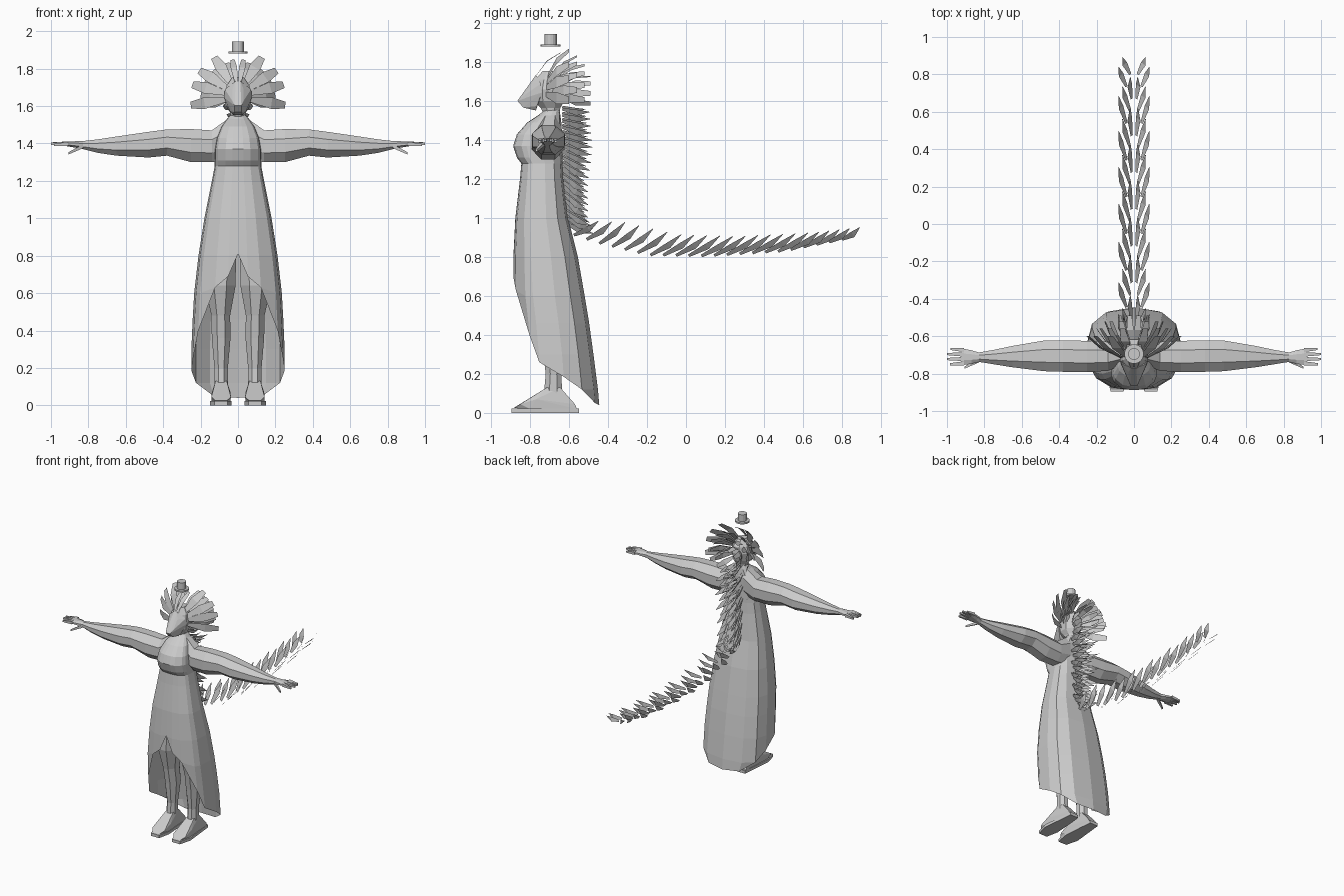
import bpy, bmesh, math
from mathutils import Vector

if "Cube" in bpy.data.objects:
    bpy.data.objects.remove(bpy.data.objects["Cube"])

grey = bpy.data.materials.new("plain grey")
grey.diffuse_color = (0.6, 0.6, 0.6, 1)
grey.use_nodes = True
grey.node_tree.nodes["Principled BSDF"].inputs["Base Color"].default_value = grey.diffuse_color


def finish(name, bm, fix=True):
    if fix:
        bmesh.ops.remove_doubles(bm, verts=bm.verts[:], dist=0.0005)
        bmesh.ops.recalc_face_normals(bm, faces=bm.faces[:])
    me = bpy.data.meshes.new(name)
    bm.to_mesh(me)
    bm.free()
    me.materials.append(grey)
    ob = bpy.data.objects.new(name, me)
    bpy.context.collection.objects.link(ob)
    return ob


def loft(bm, rings, caps=(True, True)):
    rows = [[bm.verts.new(p) for p in r] for r in rings]
    n = len(rows[0])
    for a, b in zip(rows, rows[1:]):
        for i in range(n):
            j = (i + 1) % n
            bm.faces.new((a[i], a[j], b[j], b[i]))
    if caps[0]:
        bm.faces.new(rows[0])
    if caps[1]:
        bm.faces.new(rows[-1])


def hull(bm, pts):
    vs = [bm.verts.new(p) for p in pts]
    bmesh.ops.convex_hull(bm, input=vs)


def octagon(a0, a1, b0, b1):
    k = math.cos(math.pi / 8)
    return [((a0 + a1) / 2 + (a1 - a0) / 2 * math.cos(t) / k,
             (b0 + b1) / 2 + (b1 - b0) / 2 * math.sin(t) / k)
            for t in (math.pi / 8 + math.pi / 4 * i for i in range(8))]


def lerp_keys(keys, t):
    """keys: rows sorted by first value; returns the other values at t"""
    if t <= keys[0][0]:
        return keys[0][1:]
    for a, b in zip(keys, keys[1:]):
        if t <= b[0]:
            f = (t - a[0]) / (b[0] - a[0])
            return [u + (v - u) * f for u, v in zip(a[1:], b[1:])]
    return keys[-1][1:]


# Robe: z, half width, front y, back y
robe = [(0.04, .215, -.86, -.445), (0.12, .25, -.86, -.452), (0.3, .25, -.86, -.475),
        (0.46, .243, -.872, -.497), (0.6, .235, -.886, -.52), (0.8, .212, -.886, -.555),
        (1.0, .18, -.876, -.605), (1.2, .14, -.852, -.63), (1.28, .125, -.845, -.635),
        (1.31, .125, -.868, -.635), (1.37, .125, -.887, -.635), (1.43, .115, -.868, -.637),
        (1.49, .09, -.815, -.64), (1.53, .06, -.755, -.645), (1.555, .04, -.725, -.65)]
# Hem height by angle from the front
hem = [(0, .81), (8, .69), (25, .63), (55, .40), (70, .26), (95, .185), (120, .12), (150, .05), (180, .04)]
half = [h[0] for h in hem]
angles = half + [-a for a in half[-2:0:-1]]


def robe_point(a, z):
    z = max(z, lerp_keys(hem, abs(a))[0])
    hx, yf, yb = lerp_keys(robe, z)
    s, c = math.sin(math.radians(a)), math.cos(math.radians(a))
    e = 2 / 2.7
    return (hx * math.copysign(abs(s) ** e, s),
            (yf + yb) / 2 - (yb - yf) / 2 * math.copysign(abs(c) ** e, c), z)


bm = bmesh.new()
loft(bm, [[robe_point(a, r[0]) for a in angles] for r in reversed(robe)], (True, False))
bmesh.ops.dissolve_degenerate(bm, dist=0.0005, edges=bm.edges[:])
finish("robe", bm)

# Sleeved arms: x, low z, high z, front y, back y
arm = [(0, 1.32, 1.545, -.73, -.64), (.05, 1.31, 1.535, -.75, -.64), (.14, 1.30, 1.47, -.785, -.63),
       (.25, 1.30, 1.477, -.792, -.625), (.38, 1.335, 1.475, -.79, -.622), (.48, 1.325, 1.462, -.787, -.623),
       (.65, 1.335, 1.437, -.766, -.652), (.75, 1.35, 1.422, -.75, -.673), (.83, 1.37, 1.413, -.737, -.687),
       (.87, 1.378, 1.412, -.748, -.675), (.925, 1.387, 1.41, -.755, -.665)]
bm = bmesh.new()
for s in (1, -1):
    loft(bm, [[(s * x, y, z) for y, z in octagon(y0, y1, z0, z1)] for x, z0, z1, y0, y1 in arm])
finish("arms", bm)

# Fingers and thumbs: start, end
digits = [((.91, -.674, 1.398), (.98, -.668, 1.393)), ((.91, -.698, 1.4), (1.0, -.695, 1.4)),
          ((.91, -.722, 1.4), (1.0, -.722, 1.398)), ((.91, -.745, 1.398), (.985, -.75, 1.392)),
          ((.83, -.73, 1.385), (.905, -.767, 1.348))]
bm = bmesh.new()
for s in (1, -1):
    for a, b in digits:
        loft(bm, [[(s * p[0], p[1] + u * r, p[2] + v * r) for u, v in ((1, 1), (-1, 1), (-1, -1), (1, -1))]
                  for p, r in ((a, .011), (b, .006))])
finish("fingers", bm)

# Legs: z, centre x, half width, front y, back y
leg = [(.86, .085, .075, -.80, -.60), (.64, .095, .082, -.80, -.60), (.48, .092, .05, -.76, -.62),
       (.36, .09, .05, -.74, -.61), (.2, .09, .036, -.72, -.64), (.09, .09, .036, -.73, -.635)]
bm = bmesh.new()
for s in (1, -1):
    loft(bm, [[(s * x, y, z) for x, y in octagon(cx - r, cx + r, yf, yb)] for z, cx, r, yf, yb in leg])
finish("legs", bm)

# Feet and soles
bm = bmesh.new()
for s in (1, -1):
    hull(bm, [(s * (.09 + u * w), y, z) for u in (1, -1) for w, y, z in
              ((.03, -.715, .13), (.03, -.645, .13), (.035, -.57, .045), (.05, -.77, .07),
               (.052, -.85, .045), (.03, -.885, .025), (.035, -.56, .02), (.05, -.8, .02))])
    loft(bm, [[(s * (.09 + x), y, z) for x, y in
               ((-.035, -.548), (-.045, -.65), (-.055, -.8), (-.035, -.895),
                (.035, -.895), (.06, -.8), (.045, -.65), (.035, -.548))] for z in (0, .022)])
finish("feet", bm)

# Neck and head: z, half width, front y, back y
head = [(1.52, .038, -.725, -.65), (1.565, .042, -.745, -.645), (1.6, .064, -.78, -.625),
        (1.66, .074, -.79, -.612), (1.71, .06, -.775, -.62), (1.755, .03, -.735, -.655)]
bm = bmesh.new()
loft(bm, [[(x, y, z) for x, y in octagon(-r, r, yf, yb)] for z, r, yf, yb in head])
finish("head", bm)

# Beaked mask
bm = bmesh.new()
hull(bm, [(u * x, y, z) for u in (1, -1) for x, y, z in
          ((.012, -.77, 1.735), (.07, -.745, 1.69), (.074, -.74, 1.645), (.045, -.765, 1.575),
           (.03, -.79, 1.69), (.03, -.835, 1.63), (.018, -.865, 1.602), (.02, -.835, 1.567), (.025, -.77, 1.552))])
finish("beaked_mask", bm)

# Small hat hovering above the head
bm = bmesh.new()
prof = [(1.88, .052), (1.892, .052), (1.892, .032), (1.945, .032)]
loft(bm, [[(r * math.cos(i * math.tau / 16), -.695 + r * math.sin(i * math.tau / 16), z)
           for i in range(16)] for z, r in prof])
finish("small_hat", bm)


def feather(bm, base, tip, wide, w, bend=(0, 0, 0), ends=(.35, .12)):
    base, tip, wide, bend = map(Vector, (base, tip, wide, bend))
    wide.normalize()
    rows = []
    for f, k in ((0, ends[0]), (.55, 1), (1, ends[1])):
        c = base.lerp(tip, f) + bend * (1 if f == .55 else 0)
        rows.append([bm.verts.new(c + wide * w * k * u) for u in (-.5, .5)])
    for a, b in zip(rows, rows[1:]):
        bm.faces.new((a[0], a[1], b[1], b[0]))


# Head crest: tip radius, tip y, base y, feather width, angles
layers = [(.255, -.60, -.72, .062, (-8, 17, 36, 60)), (.21, -.645, -.775, .035, (82,)),
          (.20, -.56, -.69, .05, (5, 28, 50, 72)), (.16, -.52, -.66, .045, (-12, 15, 40, 65)),
          (.09, -.49, -.64, .04, (-35, 0, 35, 75))]
bm = bmesh.new()
for r, yt, yb, w, angs in layers:
    for a in angs:
        for s in (1, -1):
            c, n = math.cos(math.radians(a)), math.sin(math.radians(a))
            rb = min(.065, r * .4)
            feather(bm, (s * c * rb, yb, 1.645 + n * rb * 1.2), (s * c * r, yt, 1.64 + n * r),
                    (-s * n, 0, c), w, (s * c * .012, -.01, n * .015), (.4, .6))
finish("head_crest", bm, False)


def plume(bm, y, z, ang, ln, x0, x1, w):
    c, n = math.cos(math.radians(ang)), math.sin(math.radians(ang))
    for s in (1, -1):
        feather(bm, (s * x0, y, z), (s * x1, y + ln * c, z + ln * n),
                (s * .6, -.8 * n, .8 * c), w, (s * .006, n * .01, -c * .01), (.45, .08))


# Back plumes: height, root y, angle, length
back = [(.98, -.61, -20, .14), (1.08, -.62, -38, .15), (1.25, -.635, -32, .155),
        (1.4, -.635, -15, .16), (1.56, -.635, -6, .14)]
bm = bmesh.new()
for i in range(20):
    z = .97 + i * .031
    y, ang, ln = lerp_keys(back, z)
    x0, x1 = ((.01, .025), (.03, .055), (.045, .085))[i % 3]
    plume(bm, y, z, ang, ln, x0, x1, .038)
    plume(bm, y, z + .012, ang, ln * .85, x1 * .4, x0 * .9, .03)
finish("back_plumes", bm, False)

# Tail plumes: root y, root z, angle, length
tail = [(-.6, .92, 28, .14), (-.45, .87, 40, .17), (-.2, .81, 34, .19), (.1, .805, 32, .19),
        (.5, .83, 32, .18), (.8, .89, 34, .11)]
bm = bmesh.new()
for i in range(22):
    y = .8 - i * .0655
    z, ang, ln = lerp_keys(tail, y)
    x0, x1 = ((.02, .062), (.04, .082), (.012, .02))[i % 3]
    plume(bm, y, z, ang, ln, x0, x1, .04)
finish("tail_plumes", bm, False)
